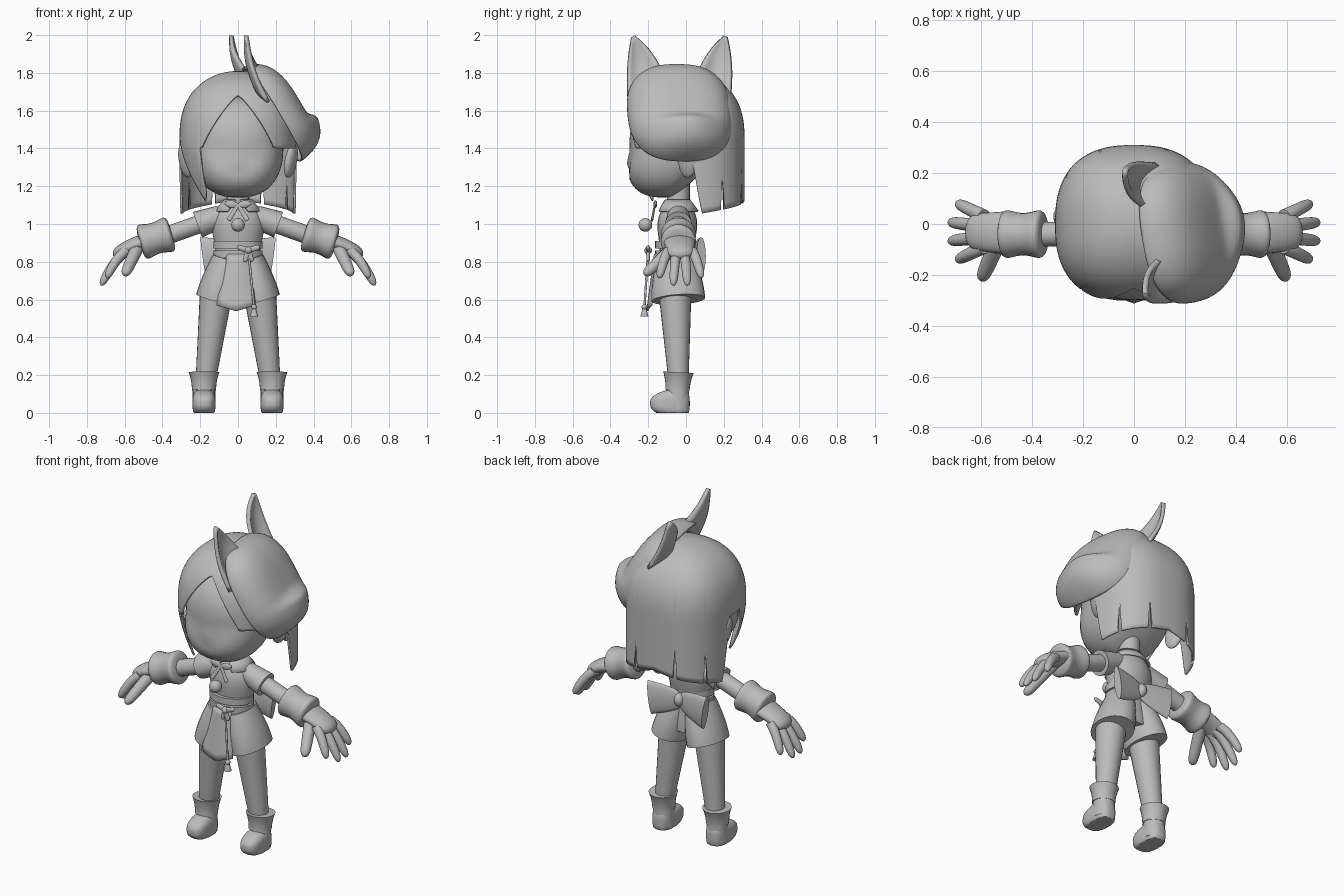
import bpy, bmesh
from math import sin, cos, pi, tau, radians, exp, sqrt
from mathutils import Vector, Euler

cube = bpy.data.objects.get("Cube")
if cube:
    bpy.data.objects.remove(cube)

grey = bpy.data.materials.new("plain_grey")
grey.use_nodes = True
colour = (0.5, 0.5, 0.5, 1)
grey.diffuse_color = colour
grey.node_tree.nodes["Principled BSDF"].inputs["Base Color"].default_value = colour


def finish(name, bm, mirror=False, thick=0):
    bmesh.ops.remove_doubles(bm, verts=bm.verts, dist=0.0005)
    bmesh.ops.recalc_face_normals(bm, faces=bm.faces)
    mesh = bpy.data.meshes.new(name)
    bm.to_mesh(mesh)
    bm.free()
    mesh.materials.append(grey)
    part = bpy.data.objects.new(name, mesh)
    bpy.context.collection.objects.link(part)
    bpy.ops.object.select_all(action="DESELECT")
    part.select_set(True)
    bpy.context.view_layer.objects.active = part
    bpy.ops.object.shade_smooth_by_angle(angle=radians(40))
    if thick:
        solid = part.modifiers.new("thickness", "SOLIDIFY")
        solid.thickness, solid.offset = thick, -1
    if mirror:
        part.modifiers.new("mirror", "MIRROR")


def surface(name, rows, wrap=False, caps=False, **options):
    """Skin rows of points; wrap closes each row into a ring."""
    bm = bmesh.new()
    grid = [[bm.verts.new(point) for point in row] for row in rows]
    count = len(grid[0])
    for upper, lower in zip(grid, grid[1:]):
        for i in range(count if wrap else count - 1):
            j = (i + 1) % count
            bm.faces.new((upper[i], upper[j], lower[j], lower[i]))
    if caps:
        bm.faces.new(grid[0])
        bm.faces.new(grid[-1])
    finish(name, bm, **options)


# Width rules along a limb, t running from start to end
def taper(end):
    return lambda t: 1 + (end - 1) * t


def fingertip(t):
    return (1 - 0.2 * t) * sqrt(1 - t ** 12)


def rolled(t):
    return (0.93 + 0.07 * cos(tau * t)) * (1 - abs(2 * t - 1) ** 10) ** 0.3


def hourglass(t):
    return (0.88 + 0.1 * cos(tau * 1.3 * t)) * sqrt(1 - t ** 8)


def limb(name, start, end, radius, width=taper(1), flat=1, bend=0, **options):
    """Round bar between two points; flat scales its depth, bend arches it upward."""
    start, end = Vector(start), Vector(end)
    along = (end - start).normalized()
    across = Vector((0, 1, 0)).cross(along).normalized()
    depth = along.cross(across) * flat
    rows = []
    for i in range(21):
        t = (1 - cos(pi * i / 20)) / 2
        centre = start.lerp(end, t) + Vector((0, 0, bend * sin(pi * t)))
        size = radius * width(t)
        rows.append([centre + (across * cos(tau * k / 24) + depth * sin(tau * k / 24)) * size for k in range(24)])
    surface(name, rows, wrap=True, caps=True, **options)


def ball(name, centre, size, shape=Vector, **options):
    bm = bmesh.new()
    bmesh.ops.create_uvsphere(bm, u_segments=40, v_segments=28, radius=1)
    for vert in bm.verts:
        vert.co = [c + p * s for c, p, s in zip(centre, shape(vert.co), size)]
    finish(name, bm, **options)


def squared(p, power):
    """Push a point on the unit sphere or circle out toward a rounded box."""
    return p / sum(abs(c) ** power for c in p) ** (1 / power)


# Head: full cheeks, chin set forward, shallow eye hollows and a small nose
def face_shape(p):
    x, y, z = squared(p, 2.4)
    if z < 0:
        y = max(-1, y * (1 + z / 2 if y > 0 else 1) + z / 4)
    if y < 0:
        y += 0.04 * exp(-((abs(x) - 0.4) * 4) ** 2 - ((z + 0.15) * 5) ** 2)
        y -= 0.06 * exp(-(x * 12) ** 2 - ((z + 0.3) * 10) ** 2)
    return x, y, z


ball("head", (0, -0.055, 1.41), (0.24, 0.245, 0.27), face_shape)
ball("ears", (0.28, 0.01, 1.335), (0.03, 0.05, 0.09), lambda p: (p.x + p.z / 2 + p.y / 2, p.y, p.z), mirror=True)
limb("neck", (0, -0.04, 1), (0, -0.04, 1.25), 0.06)


# Hair: one shell whose hem follows bangs, a right sidelock and a slit back
def hem(degrees):
    a = abs(degrees)
    if a > 94:
        slit = 0.2 if a in (126, 156) else 0
        return max(1.05 + (a - 100) / 1000 + slit, 1.4 - (a - 94) * 0.03)
    if a > 76:
        return 1.43
    if degrees < -38:
        return 1.12 + abs(a - 44) / 100
    return max(1.4, 1.68 - (a / 90) ** 1.4)


top, brow = 1.81, 1.69
rows = []
for r in range(41):
    row = []
    for degrees in range(-180, 180, 2):
        if r < 20:
            z = top - (top - brow) * (r / 20) ** 1.8
        else:
            z = brow + (hem(degrees) - brow) * (r / 20 - 1)
        size = 0.31 * sqrt(max(0, 1 - max(0, (z - 1.45) / 0.36) ** 2.5))
        if abs(degrees) < 90:
            size -= max(0, 1.43 - z) ** 1.6 / 2
        a = radians(degrees)
        x, y = squared(Vector((sin(a), -cos(a))), 2.5) * size
        row.append((x, y, z))
    rows.append(row)
surface("hair", rows, wrap=True, thick=0.012)

# Animal mask worn on the left side of the head, with a broad blunt snout
tilt = Euler((0, radians(59), radians(9))).to_matrix()
mask_centre = Vector((0.18, -0.035, 1.58))
rows = []
for i in range(29):
    r = sin(pi / 2 * i / 28)
    row = []
    for k in range(64):
        a = tau * k / 64
        u, v = squared(Vector((cos(a), sin(a))), 2.6) * 0.29 * r
        snout = exp(-(max(0, 0.14 - u) * 24) ** 2 - ((v - 0.02) * 6) ** 2) * (1 - r ** 12)
        height = 0.155 * sqrt(max(0, 1 - r ** 3)) + 0.055 * snout
        row.append(mask_centre + tilt @ Vector((u, v * 0.96, height)))
    rows.append(row)
surface("mask", rows, wrap=True, thick=0.012)


# Mask ears: tall leaves, cupped toward the left
def mask_ear(name, outer, inner, tip):
    outer, inner, tip = Vector(outer), Vector(inner), Vector(tip)
    rows = []
    for i in range(11):
        t = i / 10
        a, b = outer.lerp(tip, t * 0.94), inner.lerp(tip, t * 0.94)
        swell = (b - a).normalized() * 0.015 * sin(pi * t)
        row = []
        for j in range(9):
            s = j / 8
            cup = 0.02 * sin(pi * t) + 0.045 * sin(pi * s) * (1 - t)
            row.append(a.lerp(b, s) + swell * (2 * s - 1) - Vector((cup, 0, 0)))
        rows.append(row)
    surface(name, rows, thick=0.022)


mask_ear("mask_front_ear", (0.17, -0.3, 1.65), (0.13, -0.13, 1.8), (0.05, -0.28, 2.01))
mask_ear("mask_rear_ear", (0.1, 0.23, 1.7), (0.06, 0.07, 1.8), (-0.03, 0.21, 2.01))

# Torso, belt, shorts and the hanging front panel
limb("torso", (0, -0.06, 0.66), (0, -0.04, 1.13), 0.15, hourglass, flat=0.75)
for height in (0.82, 0.87):
    limb("belt_band", (0, -0.06, height), (0, -0.06, height + 0.04), 0.13, flat=0.8)
limb("shorts", (0.06, -0.055, 0.82), (0.12, -0.04, 0.6), 0.075, lambda t: 1 + 0.4 * sin(pi / 2 * t), flat=1.35,
     mirror=True)
rows = []
for i in range(9):
    t = i / 8
    row = []
    for j in range(9):
        s = j / 4 - 1
        half = 0.06 + 0.045 * t
        row.append((s * half - 0.01 * t, -0.17 - 0.04 * t + 0.02 * s * s, 0.84 - 0.27 * t - 0.03 * t * (1 - abs(s))))
    rows.append(row)
surface("front_panel", rows, thick=0.012)

# Arms
shoulder, wrist = Vector((0.09, -0.04, 1.04)), Vector((0.4, -0.04, 0.93))
limb("sleeves", shoulder, shoulder.lerp(wrist, 0.4), 0.06, taper(1.2), mirror=True)
limb("arms", shoulder, wrist, 0.048, mirror=True)
limb("cuffs", (0.35, -0.04, 0.95), (0.52, -0.04, 0.9), 0.097, rolled, mirror=True)
limb("palms", (0.48, -0.035, 0.91), (0.66, -0.03, 0.83), 0.043, fingertip, flat=2, bend=0.01, mirror=True)
for finger, spread in zip(("index", "middle", "ring", "little"), (-1.5, -0.5, 0.5, 1.5)):
    knuckle = (0.59, spread * 0.04 - 0.03, 0.86)
    tip = (0.73 - 0.015 * spread ** 2, spread * 0.075 - 0.03, 0.67 + 0.02 * spread ** 2)
    limb(finger + "_fingers", knuckle, tip, 0.028, fingertip, bend=0.02, mirror=True)
limb("thumbs", (0.53, -0.06, 0.88), (0.6, -0.22, 0.73), 0.035, fingertip, mirror=True)

# Legs and boots
limb("legs", (0.11, -0.06, 0.68), (0.17, -0.04, 0.18), 0.09, taper(0.6), mirror=True)
limb("boot_shafts", (0.18, -0.043, 0.02), (0.18, -0.043, 0.18), 0.06, mirror=True)
limb("boot_cuffs", (0.18, -0.045, 0.12), (0.18, -0.04, 0.215), 0.064, lambda t: 1 + 0.27 * t * t, mirror=True)


def foot_shape(p):
    x, y, z = squared(p, 2.8)
    return x, y, max(z * (0.75 + 0.25 * y), -0.5)


ball("boot_feet", (0.18, -0.085, 0.05), (0.061, 0.105, 0.1), foot_shape, mirror=True)

# Back bow
limb("back_bow_loops", (0, 0.055, 0.855), (0.185, 0.08, 0.83), 0.1, lambda t: 0.35 + 0.65 * sqrt(t), flat=0.25,
     mirror=True)
ball("back_bow_knot", (0, 0.06, 0.855), (0.03, 0.035, 0.04))

# Collar, neck ribbon and bell
rows = []
for t in (0, 0.5, 1):
    size = 0.075 + 0.05 * t
    arc = [radians(180 - a * (1 - t / 10)) for a in range(0, 180, 10)]
    rows.append([(sin(a) * size, -0.045 - cos(a) * size * 0.9, 1.13 - 0.06 * t) for a in arc])
surface("collar", rows, thick=0.01, mirror=True)
ribbon = (0, -0.165, 1.1)
limb("neck_ribbon_loops", ribbon, (0.07, -0.16, 1.11), 0.02, lambda t: 0.4 + 0.6 * sin(pi * t), flat=0.5, mirror=True)
limb("neck_ribbon_tails", ribbon, (0.05, -0.18, 1.02), 0.01, taper(1.3), flat=0.5, mirror=True)
ball("chest_bell", (0, -0.215, 0.995), (0.036, 0.036, 0.036))

# Belt knot, hanging cord and tassel
knot, cord_end = Vector((0.055, -0.2, 0.86)), Vector((0.085, -0.22, 0.56))
ball("belt_knot", knot, (0.02, 0.02, 0.02))
for across, rise in ((0.06, 0.02), (-0.06, 0.02), (0.02, -0.06), (-0.02, -0.06)):
    limb("belt_knot_loop", knot, knot + Vector((across, 0, rise)), 0.016, fingertip, flat=0.7)
limb("cord", knot, cord_end, 0.006)
ball("tassel_bead", cord_end, (0.015, 0.015, 0.015))
limb("tassel", cord_end, cord_end - Vector((0, 0, 0.05)), 0.008, taper(2.7))
